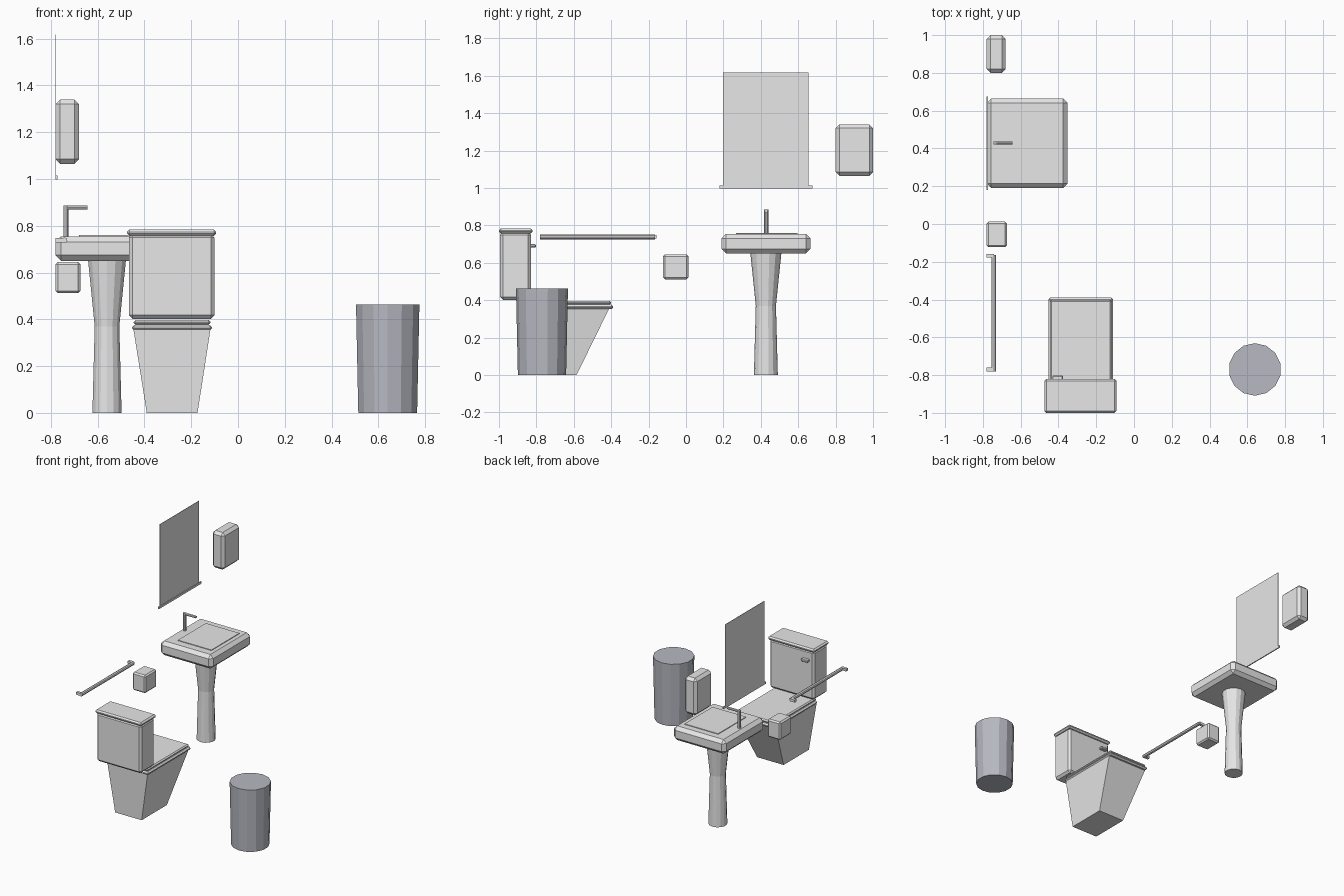
import bpy, bmesh
from mathutils import Vector

if "Cube" in bpy.data.objects:
    bpy.data.objects.remove(bpy.data.objects["Cube"])


def material(name, rgb):
    m = bpy.data.materials.new(name)
    m.diffuse_color = (*rgb, 1)
    m.use_nodes = True
    m.node_tree.nodes["Principled BSDF"].inputs["Base Color"].default_value = m.diffuse_color
    return m


WHITE = material("white_ceramic", (0.8, 0.8, 0.8))
BIN = material("blue_grey_plastic", (0.48, 0.49, 0.54))


def finish(bm, name, mat):
    bmesh.ops.recalc_face_normals(bm, faces=bm.faces)
    me = bpy.data.meshes.new(name)
    bm.to_mesh(me)
    bm.free()
    me.materials.append(mat)
    ob = bpy.data.objects.new(name, me)
    bpy.context.collection.objects.link(ob)
    return ob


def box(name, x, y, z, bevel=0, mat=WHITE):
    """Box from (min, max) ranges with an optional chamfer."""
    bm = bmesh.new()
    bmesh.ops.create_cube(bm, size=1)
    for v in bm.verts:
        v.co = [r[0] if c < 0 else r[1] for r, c in zip((x, y, z), v.co)]
    if bevel:
        bmesh.ops.bevel(bm, geom=bm.edges[:], offset=bevel, segments=1,
                        affect='EDGES', profile=0.5)
    return finish(bm, name, mat)


def rod(name, a, b, r, r2=None, sides=8, mat=WHITE):
    """Straight or tapered cylinder from a to b."""
    a, b = Vector(a), Vector(b)
    bm = bmesh.new()
    bmesh.ops.create_cone(bm, cap_ends=True, segments=sides, radius1=r,
                          radius2=r if r2 is None else r2, depth=(b - a).length)
    rot = (b - a).to_track_quat('Z', 'Y')
    for v in bm.verts:
        v.co = rot @ v.co + (a + b) / 2
    return finish(bm, name, mat)


# Sink basin, raised bowl plate and pedestal
box("sink_basin", (-0.78, -0.352), (0.19, 0.665), (0.65, 0.755), 0.024)
box("sink_bowl_plate", (-0.68, -0.405), (0.268, 0.595), (0.74, 0.76))
bm = bmesh.new()
rings = []
for z, r in ((0, 0.064), (0.37, 0.054), (0.652, 0.083)):
    ring = bmesh.ops.create_circle(bm, segments=14, radius=r)["verts"]
    for v in ring:
        v.co += Vector((-0.56, 0.427, z))
    rings.append(ring)
for lo, hi in zip(rings, rings[1:]):
    for i in range(14):
        j = (i + 1) % 14
        bm.faces.new((lo[i], lo[j], hi[j], hi[i]))
bm.faces.new(rings[0])
bm.faces.new(rings[-1])
finish(bm, "sink_pedestal", WHITE)

# Faucet
rod("faucet_post", (-0.736, 0.429, 0.74), (-0.736, 0.429, 0.886), 0.011)
rod("faucet_spout", (-0.742, 0.429, 0.878), (-0.643, 0.429, 0.878), 0.009)

# Mirror with bottom ledge
box("mirror", (-0.78, -0.777), (0.198, 0.655), (1.0, 1.617))
box("mirror_ledge", (-0.78, -0.772), (0.18, 0.675), (0.998, 1.014))

# Wall cabinet and paper holder
box("wall_cabinet", (-0.78, -0.68), (0.8, 1.0), (1.065, 1.34), 0.02)
box("paper_holder", (-0.78, -0.673), (-0.123, 0.013), (0.512, 0.645), 0.01)

# Towel bar and brackets
rod("towel_bar", (-0.742, -0.78, 0.738), (-0.742, -0.165, 0.738), 0.0125)
for n, y in (("front", -0.77), ("back", -0.168)):
    box("towel_bracket_" + n, (-0.78, -0.742), (y - 0.01, y + 0.01), (0.729, 0.748))

# Toilet bowl: box tapered towards the floor
bm = bmesh.new()
bmesh.ops.create_cube(bm, size=1)
for v in bm.verts:
    if v.co.z > 0:
        v.co = (-0.447 if v.co.x < 0 else -0.118, -0.89 if v.co.y < 0 else -0.41, 0.357)
    else:
        v.co = (-0.39 if v.co.x < 0 else -0.173, -0.88 if v.co.y < 0 else -0.585, 0)
finish(bm, "toilet_bowl", WHITE)

# Seat, lid, tank, tank lid and lever
box("toilet_seat", (-0.453, -0.111), (-0.895, -0.39), (0.352, 0.376), 0.009)
box("toilet_lid", (-0.446, -0.118), (-0.89, -0.402), (0.376, 0.397), 0.008)
box("toilet_tank", (-0.467, -0.1), (-0.995, -0.828), (0.402, 0.765), 0.016)
box("tank_lid", (-0.474, -0.093), (-1.0, -0.82), (0.757, 0.784), 0.01)
box("flush_lever", (-0.432, -0.376), (-0.84, -0.803), (0.682, 0.7), 0.004)

# Waste bin
rod("waste_bin", (0.64, -0.77, 0), (0.64, -0.77, 0.463), 0.129, 0.139, 14, BIN)
